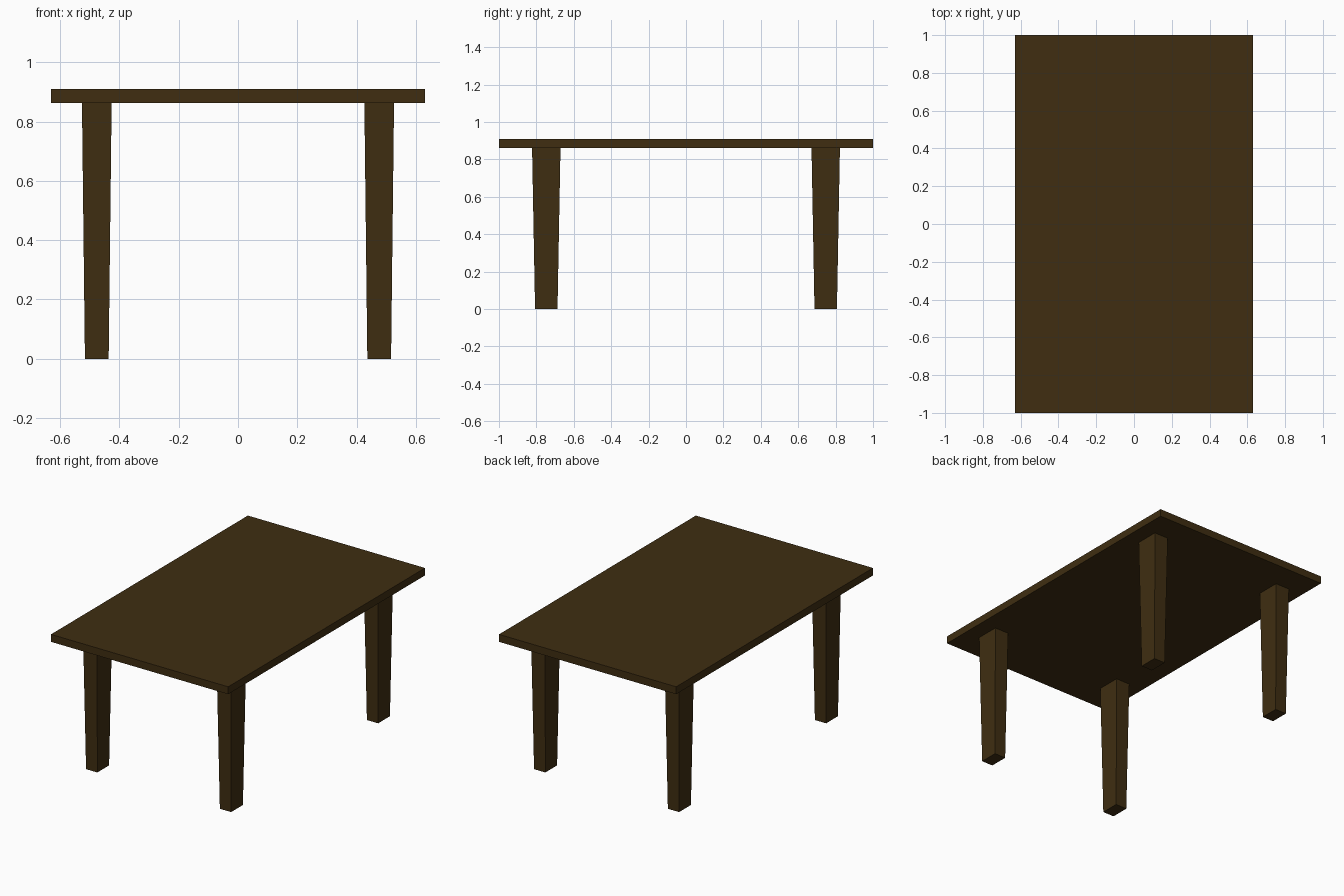
import bpy
import bmesh

if "Cube" in bpy.data.objects:
    bpy.data.objects.remove(bpy.data.objects["Cube"])

# Dark wood colour
wood = bpy.data.materials.new("dark_wood")
wood.diffuse_color = (0.050, 0.027, 0.0058, 1.0)
wood.use_nodes = True
wood.node_tree.nodes["Principled BSDF"].inputs["Base Color"].default_value = wood.diffuse_color


def tapered_box(name, x, y, z0, z1, bottom, top):
    """Box from z0 to z1 with (half x, half y) sizes at the bottom and top."""
    bm = bmesh.new()
    bmesh.ops.create_cube(bm, size=2.0)
    for v in bm.verts:
        hx, hy = top if v.co.z > 0 else bottom
        v.co = (v.co.x * hx, v.co.y * hy, z1 if v.co.z > 0 else z0)
    mesh = bpy.data.meshes.new(name)
    bm.to_mesh(mesh)
    bm.free()
    mesh.materials.append(wood)
    obj = bpy.data.objects.new(name, mesh)
    obj.location = (x, y, 0)
    bpy.context.collection.objects.link(obj)
    return obj


LEG_HEIGHT = 0.862

# Table top slab
tapered_box("table_top", 0, 0, LEG_HEIGHT, 0.91, (0.63, 1.0), (0.63, 1.0))

# Four legs, narrowing toward the floor
for side, sx in (("left", -1), ("right", 1)):
    for end, sy in (("front", -1), ("back", 1)):
        tapered_box(f"{end}_{side}_leg", sx * 0.476, sy * 0.747,
                    0, LEG_HEIGHT, (0.04, 0.06), (0.05, 0.076))
